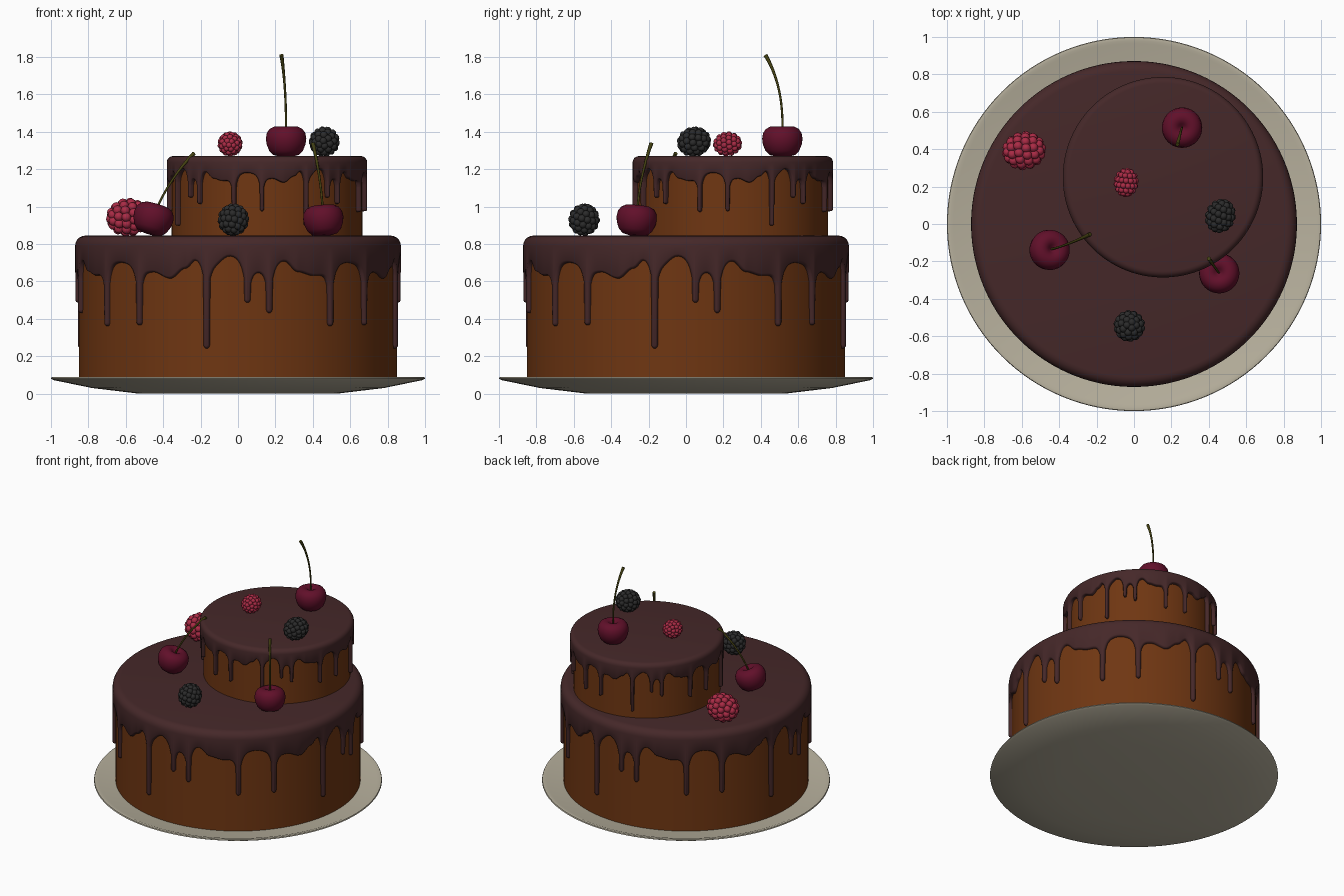
import bpy, bmesh, math
from mathutils import Vector, Matrix

if "Cube" in bpy.data.objects:
    bpy.data.objects.remove(bpy.data.objects["Cube"])


def mat(name, r, g, b):
    m = bpy.data.materials.new(name)
    m.diffuse_color = (r, g, b, 1)
    m.use_nodes = True
    m.node_tree.nodes["Principled BSDF"].inputs["Base Color"].default_value = m.diffuse_color
    return m


ICING = mat("chocolate_icing", .06, .021, .022)
SPONGE = mat("brown_sponge", .16, .037, .006)
PLATE = mat("cream_plate", .48, .44, .34)
CHERRY = mat("dark_cherry", .12, .005, .023)
STEM = mat("olive_stem", .06, .055, .006)
RASP = mat("raspberry_red", .40, .024, .06)
BLACK = mat("blackberry_black", .024, .024, .024)


def finish(bm, name, material, angle=40, recalc=True):
    if recalc:
        bmesh.ops.recalc_face_normals(bm, faces=bm.faces)
    me = bpy.data.meshes.new(name)
    bm.to_mesh(me)
    bm.free()
    me.materials.append(material)
    for p in me.polygons:
        p.use_smooth = True
    me.set_sharp_from_angle(angle=math.radians(angle))
    ob = bpy.data.objects.new(name, me)
    bpy.context.collection.objects.link(ob)
    return ob


def lathe(name, profile, material, steps=96, angle=40):
    """Spin an (r, z) profile around z."""
    bm = bmesh.new()
    vs = [bm.verts.new((r, 0, z)) for r, z in profile]
    es = [bm.edges.new(p) for p in zip(vs, vs[1:])]
    bmesh.ops.spin(bm, geom=vs + es, cent=(0, 0, 0), axis=(0, 0, 1),
                   angle=math.tau, steps=steps)
    bmesh.ops.remove_doubles(bm, verts=bm.verts, dist=1e-5)
    return finish(bm, name, material, angle)


# Icing edge: heights between the drips, and the drips (angle, tip height), repeated every 90 degrees
BASE = [(-2.8, .735), (7.4, .66), (16.5, .71), (22, .65), (28, .63), (43, .70),
        (58, .65), (65, .615), (71, .67), (75, .72), (81, .69), (87.2, .735)]
DRIPS = [(3.4, .485), (11.3, .43), (35.2, .36), (52, .365), (78.7, .24)]
W = 1.35


def edge_height(a):
    for (a0, z0), (a1, z1) in zip(BASE, BASE[1:]):
        if a <= a1:
            t = (1 - math.cos(math.pi * (a - a0) / (a1 - a0))) / 2
            z = z0 + (z1 - z0) * t
            break
    for d, _ in DRIPS:
        z -= .08 * math.exp(-max(abs(a - d) - W, 0) / 1.1)
    return z


def icing_outline():
    pts = []
    flare = [2.8, 2.0, 1.3, .8, .4, .15, 0]
    for i in range(90):
        a = -2.8 + i
        if all(abs(a - d) > W + 3 for d, _ in DRIPS):
            pts.append((a, edge_height(a)))
    for d, tip in DRIPS:
        for f in flare:
            for s in (-1, 1):
                a = d + s * (W + f)
                pts.append((a, edge_height(a)))
        for k in range(9):
            t = math.pi * k / 8
            pts.append((d - 1.15 * math.cos(t), tip + .02 * (1 - math.sin(t))))
    pts.sort()
    k = math.radians(1) * .87
    return [(a * k + q * 90 * k, z) for q in range(4) for a, z in pts], k


def icing(name):
    pts, k = icing_outline()
    n, full = len(pts), 360 * k
    normals = []
    for i in range(n):
        (x0, z0), (x1, z1) = pts[i - 1], pts[(i + 1) % n]
        dx = (x1 - x0) % full
        if dx > full / 2:
            dx -= full
        v = Vector((dx, z1 - z0)).normalized()
        normals.append((-v.y, v.x))
    bm = bmesh.new()
    rows = []

    def ring(r, off=None, z=None):
        row = []
        for (x, h), (nx, nz) in zip(pts, normals):
            o = .013 if off is None else off
            a = (x + nx * o) / .87
            row.append(bm.verts.new((r * math.sin(a), -r * math.cos(a),
                                     h + nz * o if z is None else z)))
        rows.append(row)

    # rounded lower rim, side wall, rounded shoulder, flat top
    for r, off in ((.83, 0), (.857, .001), (.866, .005), (.871, .013)):
        ring(r, off)
    for i in range(6):
        t = math.pi / 2 * i / 5
        ring(.816 + .055 * math.cos(t), z=.79 + .055 * math.sin(t))
    for r0, r1 in zip(rows, rows[1:]):
        for i in range(n):
            j = (i + 1) % n
            bm.faces.new((r0[i], r0[j], r1[j], r1[i]))
    c = bm.verts.new((0, 0, .846))
    for i in range(n):
        bm.faces.new((rows[-1][i], rows[-1][(i + 1) % n], c))
    return finish(bm, name, ICING, 60, recalc=False)


# Plate
lathe("plate", [(0, 0), (.53, 0), (.78, .03), (.985, .072), (1, .08), (.997, .088),
                (.98, .09), (.965, .084), (0, .084)], PLATE, 128, 35)

# Two cake tiers
lathe("lower_sponge", [(0, .08), (.85, .08), (.85, .80), (0, .80)], SPONGE, 128)
icing("lower_icing")
TX, TY, S = .155, .25, .615
up = lathe("upper_sponge", [(0, .83), (.51, .83), (.51, 1.24), (0, 1.24)], SPONGE, 128)
up.location = (TX, TY, 0)
ui = icing("upper_icing")
ui.scale = (S, S, S)
ui.rotation_euler.z = math.radians(35)
ui.location = (TX, TY, 1.27 - S * .845)


# Cherries with stems
def cherry(name, centre, tilt, stem):
    prof = [(0, -.08), (.035, -.08), (.068, -.072), (.09, -.05), (.104, -.015), (.108, .015),
            (.103, .045), (.088, .067), (.065, .079), (.042, .079), (.022, .068), (.008, .052), (0, .048)]
    ob = lathe(name, prof, CHERRY, 40, 180)
    q = Vector((0, 0, 1)).rotation_difference(Vector(tilt).normalized())
    ob.matrix_world = Matrix.Translation(centre) @ q.to_matrix().to_4x4()
    cu = bpy.data.curves.new(name + "_stem", 'CURVE')
    cu.dimensions = '3D'
    cu.bevel_depth = .007
    cu.bevel_resolution = 2
    cu.use_fill_caps = True
    sp = cu.splines.new('POLY')
    p0 = Vector(centre) + q @ Vector((0, 0, .045))
    p1, p2 = Vector(stem[0]), Vector(stem[1])
    sp.points.add(12)
    for i, p in enumerate(sp.points):
        t = i / 12
        p.co = (*(p0 * (1 - t) ** 2 + p1 * 2 * t * (1 - t) + p2 * t * t), 1)
        p.radius = .85 + .75 * t ** 4
    cu.materials.append(STEM)
    so = bpy.data.objects.new(name + "_stem", cu)
    bpy.context.collection.objects.link(so)


cherry("top_cherry", (.257, .515, 1.348), (0, 0, 1),
       ((.258, .525, 1.64), (.232, .425, 1.81)))
cherry("right_cherry", (.457, -.265, .925), (-.08, .1, 1),
       ((.445, -.25, 1.15), (.40, -.185, 1.34)))
cherry("left_cherry", (-.455, -.14, .932), (.3, .12, 1),
       ((-.36, -.115, 1.16), (-.235, -.055, 1.285)))


# Berries: rings of small round beads over an egg shape lying along an axis
def berry(name, centre, axis, rad, half, rings, around, material):
    bm = bmesh.new()
    q = Vector((0, 0, 1)).rotation_difference(Vector(axis).normalized()).to_matrix().to_4x4()
    place = Matrix.Translation(centre) @ q
    bead = 1.12 * math.pi * rad / around
    R, H = rad - bead * .8, half - bead * .8
    bmesh.ops.create_icosphere(bm, subdivisions=2, radius=1,
                               matrix=place @ Matrix.Diagonal((R, R, H, 1)))
    for i in range(rings):
        t = math.pi * i / (rings - 1)
        count = max(1, round(around * math.sin(t)))
        for j in range(count):
            a = math.tau * (j + .5 * (i % 2)) / count
            p = Vector((R * math.sin(t) * math.cos(a), R * math.sin(t) * math.sin(a), H * math.cos(t)))
            bmesh.ops.create_icosphere(bm, subdivisions=2, radius=bead * .92,
                                       matrix=place @ Matrix.Translation(p))
    finish(bm, name, material, 180)


berry("large_raspberry", (-.588, .392, .943), (1, .15, .1), .102, .116, 8, 13, RASP)
berry("small_raspberry", (-.042, .222, 1.335), (.1, 1, .1), .066, .077, 8, 13, RASP)
berry("top_blackberry", (.462, .043, 1.347), (.4, 1, .2), .080, .092, 8, 13, BLACK)
berry("front_blackberry", (-.025, -.545, .93), (.2, .3, 1), .083, .086, 8, 13, BLACK)
